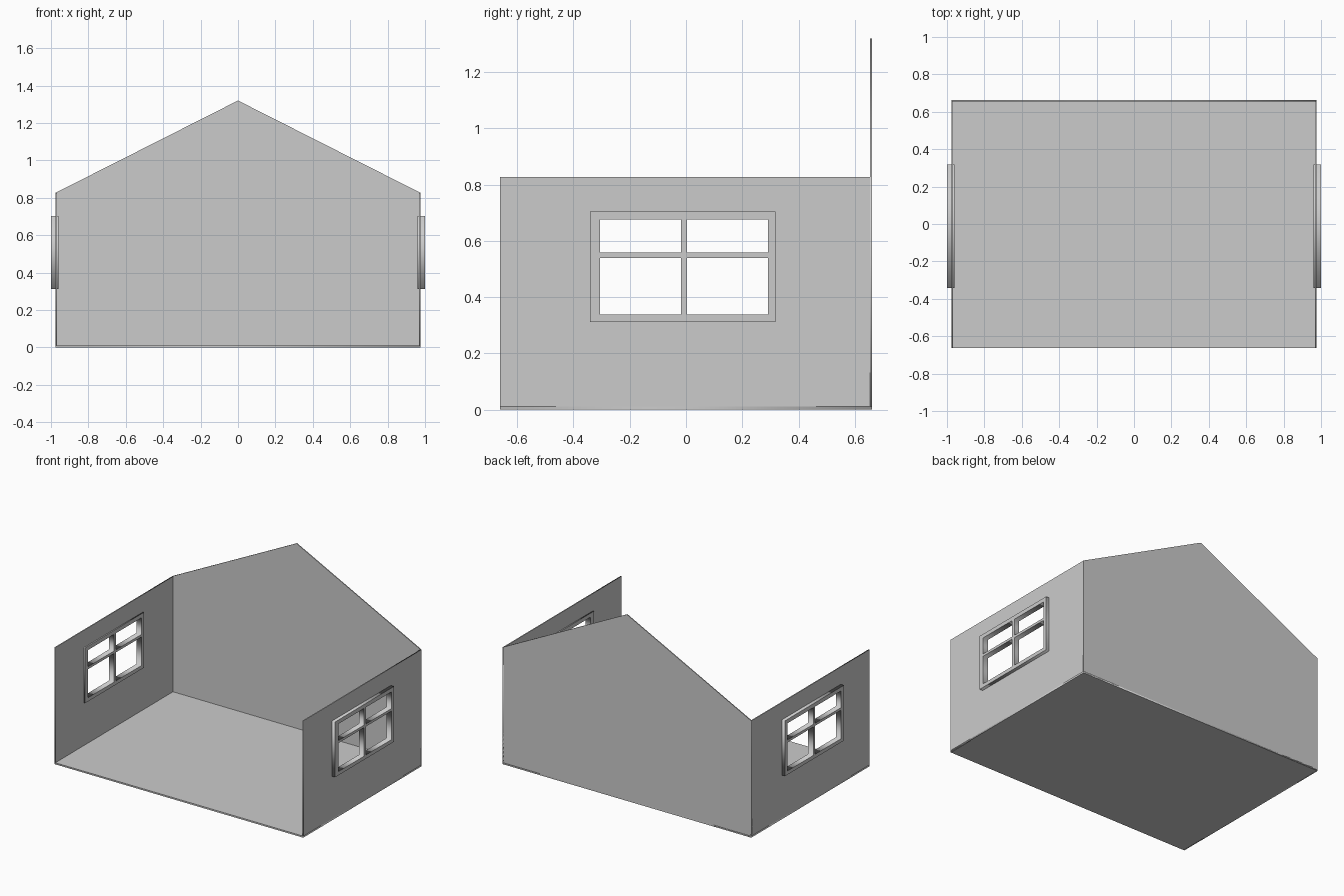
import bpy
from mathutils import Matrix

if "Cube" in bpy.data.objects:
    bpy.data.objects.remove(bpy.data.objects["Cube"])

HALF_X, HALF_Y = 0.975, 0.662
EAVE, RIDGE = 0.827, 1.32
WALL_T, FLOOR_T = 0.007, 0.011


def rect(a0, a1, b0, b1):
    return [(a0, b0), (a1, b0), (a1, b1), (a0, b1)]


def panel(name, loops, thickness, matrix):
    """Extrude an outline (first loop) with holes (other loops) into a slab."""
    curve = bpy.data.curves.new(name, 'CURVE')
    curve.dimensions = '2D'
    curve.fill_mode = 'BOTH'
    curve.extrude = thickness / 2
    for loop in loops:
        s = curve.splines.new('POLY')
        s.points.add(len(loop) - 1)
        for p, (a, b) in zip(s.points, loop):
            p.co = (a, b, 0, 1)
        s.use_cyclic_u = True
    temp = bpy.data.objects.new(name + "_outline", curve)
    bpy.context.collection.objects.link(temp)
    bpy.context.view_layer.update()
    deps = bpy.context.evaluated_depsgraph_get()
    mesh = bpy.data.meshes.new_from_object(temp.evaluated_get(deps))
    bpy.data.objects.remove(temp)
    mesh.transform(matrix)
    obj = bpy.data.objects.new(name, mesh)
    bpy.context.collection.objects.link(obj)
    return obj


def side_plane(x):
    # outline axes (a, b) become (y, z); slab normal is x
    return Matrix(((0, 0, 1, x), (1, 0, 0, 0), (0, 1, 0, 0), (0, 0, 0, 1)))


def back_plane(y):
    # outline axes (a, b) become (x, z); slab normal is -y
    return Matrix(((1, 0, 0, 0), (0, 0, -1, y), (0, 1, 0, 0), (0, 0, 0, 1)))


# Floor slab
panel("floor", [rect(-HALF_X, HALF_X, -HALF_Y, HALF_Y)], FLOOR_T,
      Matrix.Translation((0, 0, FLOOR_T / 2)))

# Gabled back wall
panel("back_wall", [[(-HALF_X, 0), (HALF_X, 0), (HALF_X, EAVE),
                     (0, RIDGE), (-HALF_X, EAVE)]],
      WALL_T, back_plane(HALF_Y - WALL_T / 2))

# Four panes between the frame and its crossbars
panes = [rect(y0, y1, z0, z1)
         for y0, y1 in ((-0.305, -0.018), (0.003, 0.291))
         for z0, z1 in ((0.338, 0.540), (0.558, 0.676))]

# Side walls and their window frames
for side, sx in (("left", -1), ("right", 1)):
    panel(side + "_wall",
          [rect(-HALF_Y, HALF_Y, 0, EAVE), rect(-0.315, 0.301, 0.328, 0.686)],
          WALL_T, side_plane(sx * (HALF_X - WALL_T / 2)))
    panel(side + "_window_frame",
          [rect(-0.341, 0.319, 0.312, 0.704)] + panes,
          0.04, side_plane(sx * 0.98))
